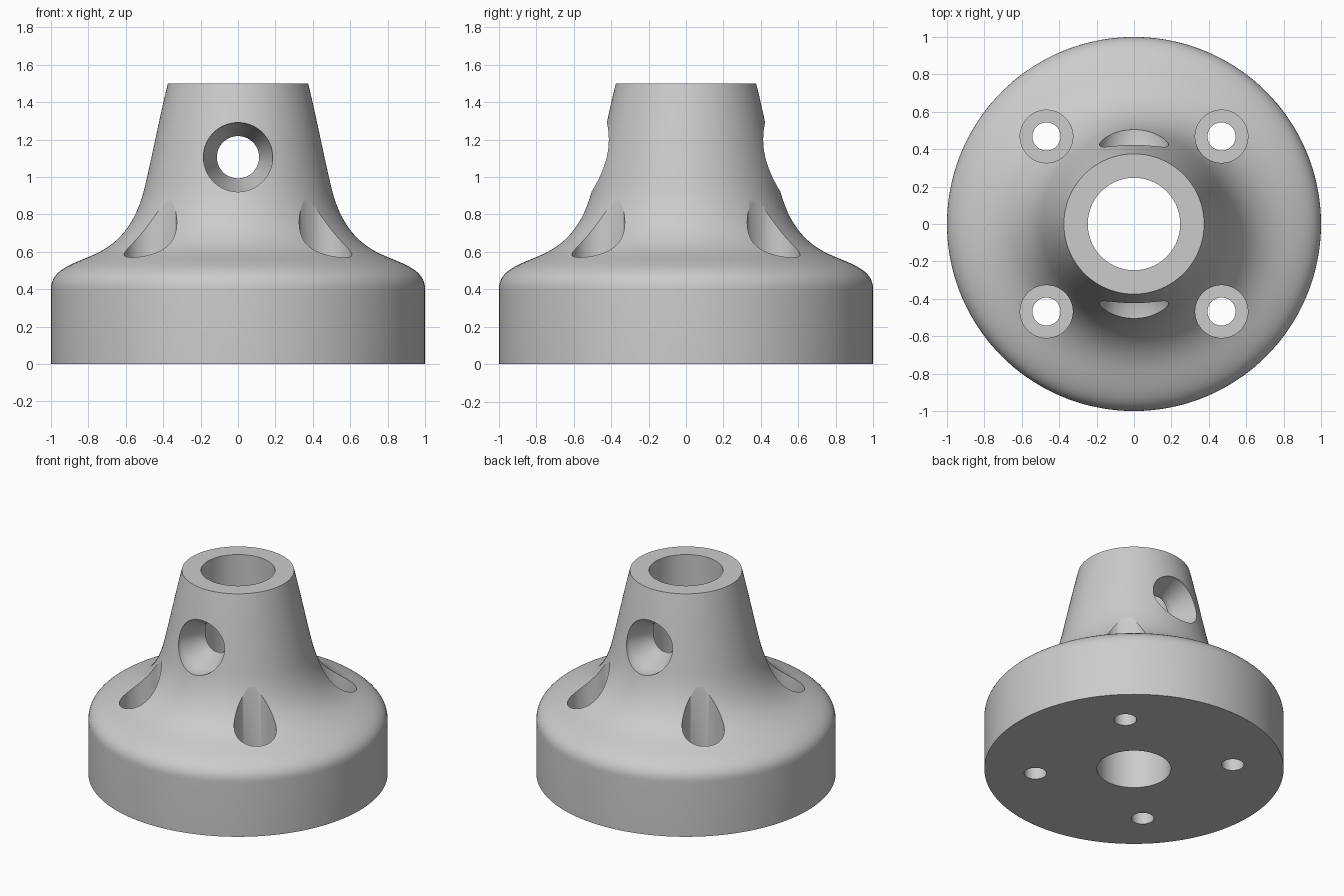
import bpy, bmesh
from math import radians, tau
from mathutils import Matrix, Vector
from mathutils.geometry import interpolate_bezier

old = bpy.data.objects.get("Cube")
if old:
    bpy.data.objects.remove(old, do_unlink=True)

# One plain grey material
grey = bpy.data.materials.new("light_grey")
grey.use_nodes = True
colour = (0.6, 0.6, 0.6, 1)
grey.diffuse_color = colour
grey.node_tree.nodes["Principled BSDF"].inputs["Base Color"].default_value = colour


def revolve(name, profile, steps, matrix=Matrix()):
    """Spin a closed (radius, height) profile about z into a solid."""
    bm = bmesh.new()
    verts = [bm.verts.new((r, 0, z)) for r, z in profile]
    edges = [bm.edges.new((v, verts[(i + 1) % len(verts)])) for i, v in enumerate(verts)
             if v.co.x > 0 or verts[(i + 1) % len(verts)].co.x > 0]
    bmesh.ops.spin(bm, geom=verts + edges, cent=(0, 0, 0), axis=(0, 0, 1),
                   angle=tau, steps=steps, use_merge=True)
    bmesh.ops.remove_doubles(bm, verts=bm.verts, dist=1e-5)
    bmesh.ops.recalc_face_normals(bm, faces=bm.faces)
    bm.transform(matrix)
    mesh = bpy.data.meshes.new(name)
    bm.to_mesh(mesh)
    bm.free()
    mesh.materials.append(grey)
    obj = bpy.data.objects.new(name, mesh)
    bpy.context.collection.objects.link(obj)
    return obj


# Outer profile: straight rim, rounded shoulder, concave flare, tapered neck
spans = [
    [(1, 0.4), (1, 0.5), (0.9, 0.53), (0.786, 0.578)],
    [(0.786, 0.578), (0.66, 0.631), (0.56, 0.72), (0.505, 0.92)],
    [(0.505, 0.92), (0.465, 1.08), (0.42, 1.32), (0.375, 1.5)],
]
bore = 0.247
profile = [(bore, 0), (1, 0), (1, 0.4)]
for span in spans:
    points = interpolate_bezier(*[Vector((r, z, 0)) for r, z in span], 16)
    profile += [(p.x, p.y) for p in points[1:]]
profile.append((bore, 1.5))
body = revolve("flanged_hub", profile, 144)

# Countersunk cross hole through the neck
half = [(0, -0.7), (0.185, -0.7), (0.185, -0.4), (0.113, -0.28)]
cross = half + [(r, -z) for r, z in reversed(half)]
cutters = [revolve("cross_hole_cutter", cross, 80,
                   Matrix.Translation((0, 0, 1.106)) @ Matrix.Rotation(radians(90), 4, "X"))]

# Four counterbored screw holes in the flange
screw = [(0, -0.2), (0.075, -0.2), (0.075, 0.3), (0.141, 0.3), (0.141, 1.2), (0, 1.2)]
for sx in (-1, 1):
    for sy in (-1, 1):
        cutters.append(revolve("screw_hole_cutter", screw, 64,
                               Matrix.Translation((sx * 0.468, sy * 0.468, 0))))

# Cut the holes
bpy.ops.object.select_all(action="DESELECT")
bpy.context.view_layer.objects.active = body
body.select_set(True)
for cutter in cutters:
    cutter.hide_render = True
    cut = body.modifiers.new("cut", "BOOLEAN")
    cut.operation, cut.solver, cut.object = "DIFFERENCE", "EXACT", cutter
    bpy.ops.object.modifier_apply(modifier=cut.name)
    bpy.data.objects.remove(cutter, do_unlink=True)

bpy.ops.object.shade_smooth_by_angle(angle=radians(35))
